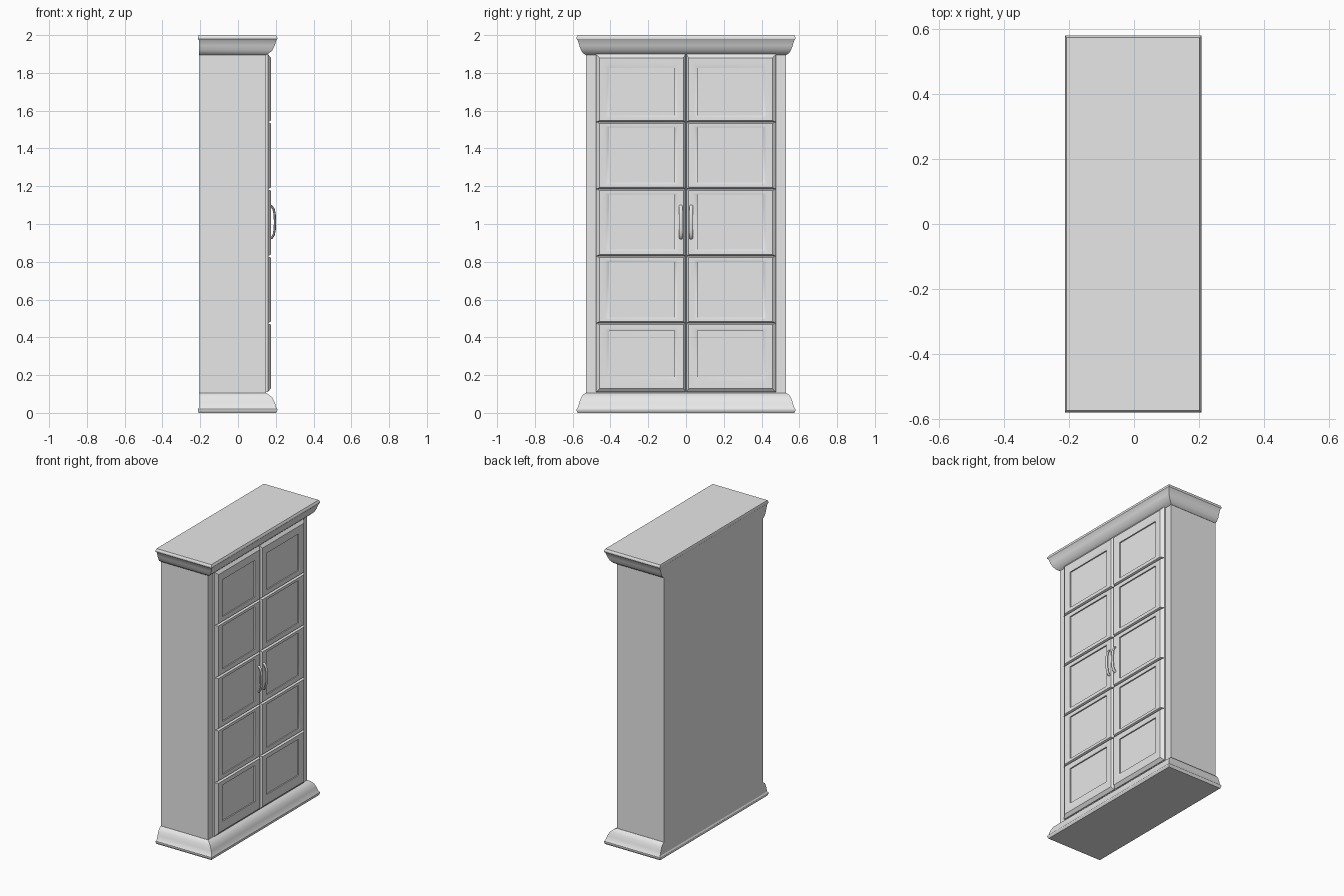
import bpy, bmesh, math

if "Cube" in bpy.data.objects:
    bpy.data.objects.remove(bpy.data.objects["Cube"])

paint = bpy.data.materials.new("light_grey_paint")
paint.diffuse_color = (0.8, 0.8, 0.8, 1)
paint.use_nodes = True
paint.node_tree.nodes["Principled BSDF"].inputs["Base Color"].default_value = paint.diffuse_color


def finish(name, bm, angle=40):
    bmesh.ops.recalc_face_normals(bm, faces=bm.faces)
    mesh = bpy.data.meshes.new(name)
    bm.to_mesh(mesh)
    bm.free()
    obj = bpy.data.objects.new(name, mesh)
    bpy.context.collection.objects.link(obj)
    mesh.materials.append(paint)
    bpy.ops.object.select_all(action='DESELECT')
    obj.select_set(True)
    bpy.context.view_layer.objects.active = obj
    bpy.ops.object.shade_smooth_by_angle(angle=math.radians(angle))
    return obj


def loft(bm, rings):
    """Skin a list of closed rings and cap both ends."""
    loops = [[bm.verts.new(p) for p in ring] for ring in rings]
    n = len(loops[0])
    for a, b in zip(loops, loops[1:]):
        for i in range(n):
            j = (i + 1) % n
            bm.faces.new((a[i], a[j], b[j], b[i]))
    bm.faces.new(loops[0])
    bm.faces.new(loops[-1])


def flat_ring(x0, x1, y, z):
    return [(x0, -y, z), (x1, -y, z), (x1, y, z), (x0, y, z)]


# Cabinet carcass, doors facing +x
bm = bmesh.new()
loft(bm, [flat_ring(-0.207, 0.147, 0.53, z) for z in (0.09, 1.91)])
finish("carcass", bm)

# Plinth and cornice share one moulding: back, front, half width, height
moulding = [(-0.208, 0.202, 0.574, 0.0), (-0.212, 0.208, 0.58, 0.012),
            (-0.212, 0.208, 0.58, 0.02), (-0.207, 0.202, 0.573, 0.028),
            (-0.207, 0.195, 0.565, 0.055), (-0.207, 0.182, 0.556, 0.08),
            (-0.207, 0.165, 0.545, 0.096), (-0.207, 0.148, 0.531, 0.105)]
for name, top in (("plinth", False), ("cornice", True)):
    bm = bmesh.new()
    loft(bm, [flat_ring(b, f, w, 2 - z if top else z) for b, f, w, z in moulding])
    finish(name, bm, 25)

# Doors: five framed cells each, with a sunken panel in every cell
cuts = [0.11, 0.475, 0.83, 1.185, 1.54, 1.9]
panels = [(0.19, 0.435), (0.505, 0.80), (0.865, 1.155), (1.22, 1.51), (1.575, 1.825)]
for side, label in ((-1, "left"), (1, "right")):
    bm = bmesh.new()
    for i, (p0, p1) in enumerate(panels):
        outer = (0.002, 0.477, cuts[i], cuts[i + 1])
        inner = (0.062, 0.408, p0, p1)
        low = 0.02 if i == 0 else 0.008
        high = 0.02 if i == 4 else 0.008
        ridge = (0.014, 0.457, cuts[i] + low, cuts[i + 1] - high)
        lip = tuple(r + (n - r) * 0.6 for r, n in zip(ridge, inner))
        steps = [(outer, 0.14), (outer, 0.158), (ridge, 0.174), (lip, 0.174),
                 (inner, 0.169), (inner, 0.161)]
        loft(bm, [[(x, side * a, c), (x, side * b, c), (x, side * b, d), (x, side * a, d)]
                  for (a, b, c, d), x in steps])
    finish(label + "_door", bm, 35)

# Bowed pull handles beside the meeting edge
path = [(0.165, 0.922), (0.178, 0.926), (0.189, 0.942), (0.194, 0.97), (0.196, 1.01),
        (0.194, 1.05), (0.189, 1.078), (0.178, 1.094), (0.165, 1.098)]
for side, label in ((-1, "left"), (1, "right")):
    bm = bmesh.new()
    rings = []
    for i, (x, z) in enumerate(path):
        xa, za = path[max(i - 1, 0)]
        xb, zb = path[min(i + 1, len(path) - 1)]
        d = math.hypot(xb - xa, zb - za)
        nx, nz = (zb - za) / d, -(xb - xa) / d
        ring = []
        for k in range(10):
            t = math.tau * k / 10
            u, v = 0.006 * math.cos(t), 0.01 * math.sin(t)
            ring.append((x + nx * u, side * 0.027 + v, z + nz * u))
        rings.append(ring)
    loft(bm, rings)
    finish(label + "_handle", bm, 50)
